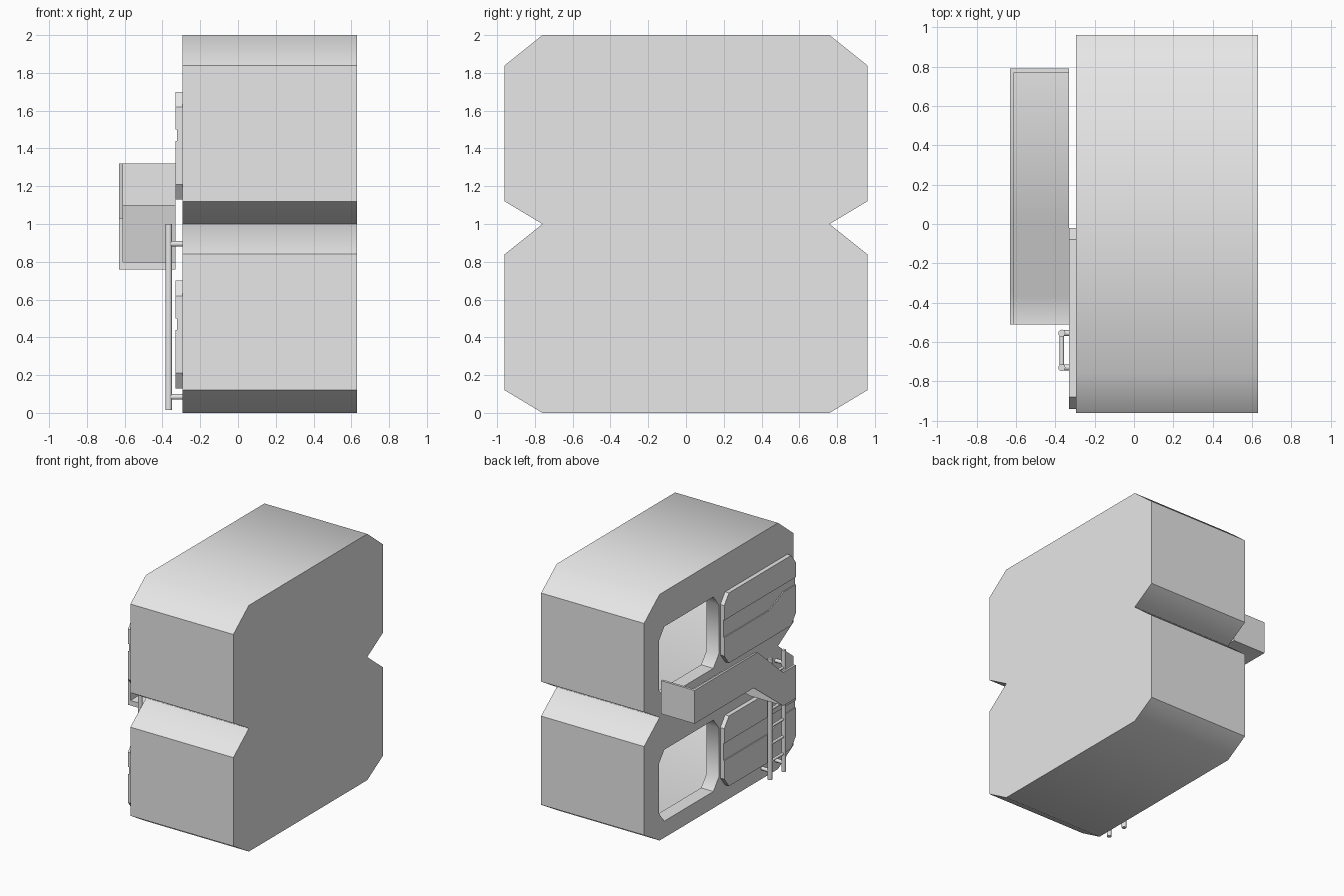
import bpy, bmesh, math
from mathutils import Vector

cube = bpy.data.objects.get("Cube")
if cube:
    bpy.data.objects.remove(cube)

grey = bpy.data.materials.new("light_grey")
grey.use_nodes = True
grey.diffuse_color = (0.8, 0.8, 0.8, 1)
grey.node_tree.nodes["Principled BSDF"].inputs["Base Color"].default_value = (0.8, 0.8, 0.8, 1)


def finish(name, bm):
    bmesh.ops.recalc_face_normals(bm, faces=bm.faces)
    mesh = bpy.data.meshes.new(name)
    bm.to_mesh(mesh)
    bm.free()
    mesh.materials.append(grey)
    obj = bpy.data.objects.new(name, mesh)
    bpy.context.collection.objects.link(obj)
    return obj


def select(obj):
    bpy.ops.object.select_all(action='DESELECT')
    obj.select_set(True)
    bpy.context.view_layer.objects.active = obj


def smooth(obj):
    select(obj)
    bpy.ops.object.shade_smooth_by_angle(angle=math.radians(45))
    return obj


def prism(name, profile, x0, x1, lift=0):
    """Extrude a (y, z) profile along x."""
    bm = bmesh.new()
    face = bm.faces.new([bm.verts.new((x0, y, z + lift)) for y, z in profile])
    ext = bmesh.ops.extrude_face_region(bm, geom=[face])
    verts = [v for v in ext["geom"] if isinstance(v, bmesh.types.BMVert)]
    bmesh.ops.translate(bm, verts=verts, vec=(x1 - x0, 0, 0))
    return finish(name, bm)


def chamfered(y0, y1, z0, z1, cy, low, high):
    """Rectangle with cut corners, as a (y, z) profile."""
    return [(y0 + cy, z0), (y1 - cy, z0), (y1, z0 + low), (y1, z1 - high),
            (y1 - cy, z1), (y0 + cy, z1), (y0, z1 - high), (y0, z0 + low)]


def rod(name, a, b, radius):
    a, b = Vector(a), Vector(b)
    bm = bmesh.new()
    bmesh.ops.create_cone(bm, cap_ends=True, segments=12, radius1=radius,
                          radius2=radius, depth=(b - a).length)
    turn = (b - a).to_track_quat('Z', 'Y').to_matrix()
    bmesh.ops.rotate(bm, verts=bm.verts, matrix=turn)
    bmesh.ops.translate(bm, verts=bm.verts, vec=(a + b) / 2)
    return smooth(finish(name, bm))


def cut(obj, cutter):
    cutter.hide_render = True
    mod = obj.modifiers.new("cut", 'BOOLEAN')
    mod.operation = 'DIFFERENCE'
    mod.solver = 'EXACT'
    mod.object = cutter
    select(obj)
    bpy.ops.object.modifier_apply(modifier=mod.name)
    bpy.data.objects.remove(cutter)


WALL, SKIN = -0.295, -0.33

for label, lift in (("lower", 0), ("upper", 1)):
    # Hollow sleeping pod with a doorway
    pod = prism(label + "_pod", chamfered(-.96, .96, 0, 1, .2, .12, .16), WALL, .63, lift)
    cut(pod, prism("cavity", chamfered(-.93, .93, .1, .97, .18, .04, .15), -.185, .6, lift))
    cut(pod, prism("doorway", chamfered(0, .77, .135, .715, .07, .09, .09), -.4, -.15, lift))
    smooth(pod)

    # Sliding door: backing plate with two raised panels around a groove
    prism(label + "_door", chamfered(-.94, -.02, .13, .7, .06, .08, .08), WALL, -.322, lift)
    prism(label + "_door_top_panel",
          [(-.94, .5), (-.02, .5), (-.02, .62), (-.08, .7), (-.88, .7), (-.94, .62)],
          -.322, SKIN, lift)
    prism(label + "_door_bottom_panel",
          [(-.88, .13), (-.08, .13), (-.02, .21), (-.02, .36), (-.6, .36),
           (-.78, .44), (-.94, .44), (-.94, .21)],
          -.322, SKIN, lift)

# Stepped walkway: floor, outer side panel and end panel
under = [(-.51, .76), (-.35, .76), (.03, 1.05), (.79, 1.05)]
floor_top = [(.79, 1.1), (.01, 1.1), (-.37, .8), (-.51, .8)]
side_top = [(.79, 1.32), (-.02, 1.32), (-.35, 1.03), (-.51, 1.03)]
smooth(prism("walkway_floor", under + floor_top, -.61, SKIN))
smooth(prism("walkway_side", under + side_top, -.63, -.61))
prism("walkway_end", [(.77, 1.1), (.79, 1.1), (.79, 1.32), (.77, 1.32)], -.61, SKIN)

# Ladder: two rails with wall brackets, and rungs between
RAIL_X, RAILS = -.367, (-.73, -.555)
for side, y in zip(("front", "back"), RAILS):
    rod(side + "_ladder_rail", (RAIL_X, y, .015), (RAIL_X, y, 1), .018)
    for z in (.085, .895):
        rod(side + "_ladder_bracket", (RAIL_X, y, z), (WALL + .01, y, z), .015)
for i in range(6):
    z = .16 + i * .14
    rod("ladder_rung", (RAIL_X, RAILS[0], z), (RAIL_X, RAILS[1], z), .011)
